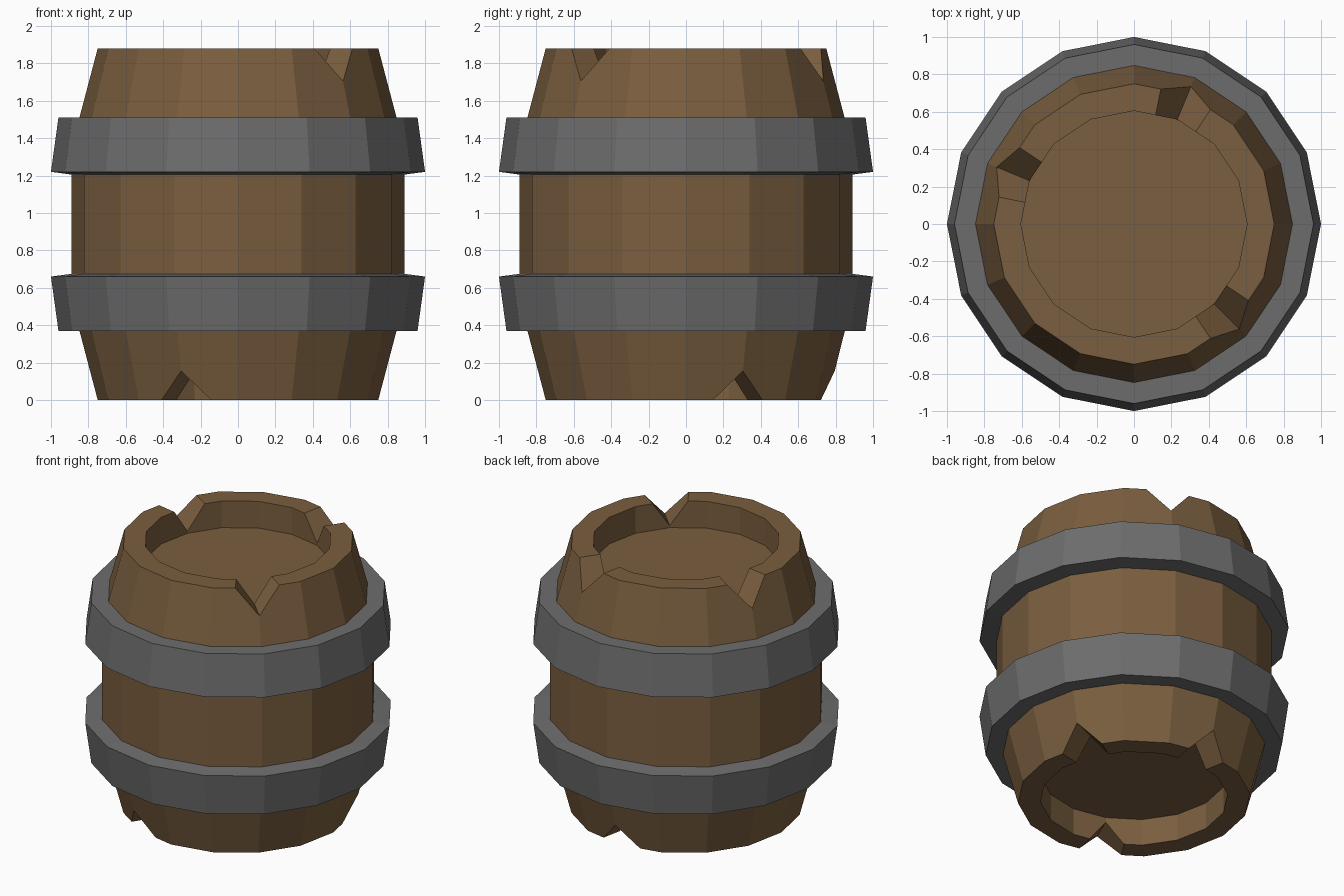
import bpy, bmesh, math

if "Cube" in bpy.data.objects:
    bpy.data.objects.remove(bpy.data.objects["Cube"])

SIDES = 16
HEIGHT = 1.88
RECESS = 0.19
STEP = math.tau / SIDES


def material(name, rgb):
    m = bpy.data.materials.new(name)
    m.diffuse_color = (*rgb, 1)
    m.use_nodes = True
    m.node_tree.nodes["Principled BSDF"].inputs["Base Color"].default_value = m.diffuse_color
    return m


wood = material("brown wood", (0.195, 0.112, 0.05))
iron = material("grey iron", (0.152, 0.152, 0.152))


def make_object(name, bm, mat):
    bmesh.ops.recalc_face_normals(bm, faces=bm.faces)
    mesh = bpy.data.meshes.new(name)
    bm.to_mesh(mesh)
    bm.free()
    mesh.materials.append(mat)
    ob = bpy.data.objects.new(name, mesh)
    bpy.context.collection.objects.link(ob)
    return ob


def ring(bm, radius, z, count=SIDES):
    """Ring on the 16-gon; count 32 also adds the edge midpoints."""
    verts = []
    for i in range(count):
        a = i * math.tau / count
        r = radius
        if count > SIDES and i % 2:
            r *= math.cos(STEP / 2)
        verts.append(bm.verts.new((r * math.cos(a), r * math.sin(a), z)))
    return verts


def bridge(bm, a, b):
    """Join two rings; a 16 ring meets a 32 ring with five-sided faces."""
    n = len(a)
    k = len(b) // n
    for i in range(n):
        j = (i + 1) % n
        top = [b[(i * k + s) % len(b)] for s in range(k + 1)]
        bm.faces.new([a[i], a[j]] + top[::-1])


def chip(outer, inner, corners, z, radius):
    """Slide rim corners along the stave edges to leave V-shaped chips."""
    for c in corners:
        for loop, r in ((outer, radius), (inner, 0.605)):
            a = c * STEP
            loop[c * 2].co = (r * math.cos(a), r * math.sin(a), z)


# Barrel body: bulging wall, chipped rims and recessed lids
bm = bmesh.new()
wall = [ring(bm, 0.89, z) for z in (0.53, HEIGHT - 0.53)]
bridge(bm, wall[0], wall[1])
for start, z_rim, z_lid, z_chip, corners in (
        (wall[0], 0.0, RECESS, 0.155, (1, 4, 11)),
        (wall[1], HEIGHT, HEIGHT - RECESS, HEIGHT - 0.175, (3, 7, 14))):
    outer = ring(bm, 0.75, z_rim, SIDES * 2)
    inner = ring(bm, 0.605, z_rim, SIDES * 2)
    lid = ring(bm, 0.605, z_lid)
    chip(outer, inner, corners, z_chip, 0.795)
    bridge(bm, start, outer)
    bridge(bm, outer, inner)
    bridge(bm, lid, inner)
    bm.faces.new(lid)
make_object("barrel_body", bm, wood)

# Two iron hoops, mirrored about the middle
hoop_profile = [(0.84, 1.51), (0.96, 1.51), (1.0, 1.22), (0.88, 1.204)]
for name, flip in (("upper_hoop", False), ("lower_hoop", True)):
    bm = bmesh.new()
    rings = [ring(bm, r, HEIGHT - z if flip else z) for r, z in hoop_profile]
    for a, b in zip(rings, rings[1:] + rings[:1]):
        bridge(bm, a, b)
    make_object(name, bm, iron)
